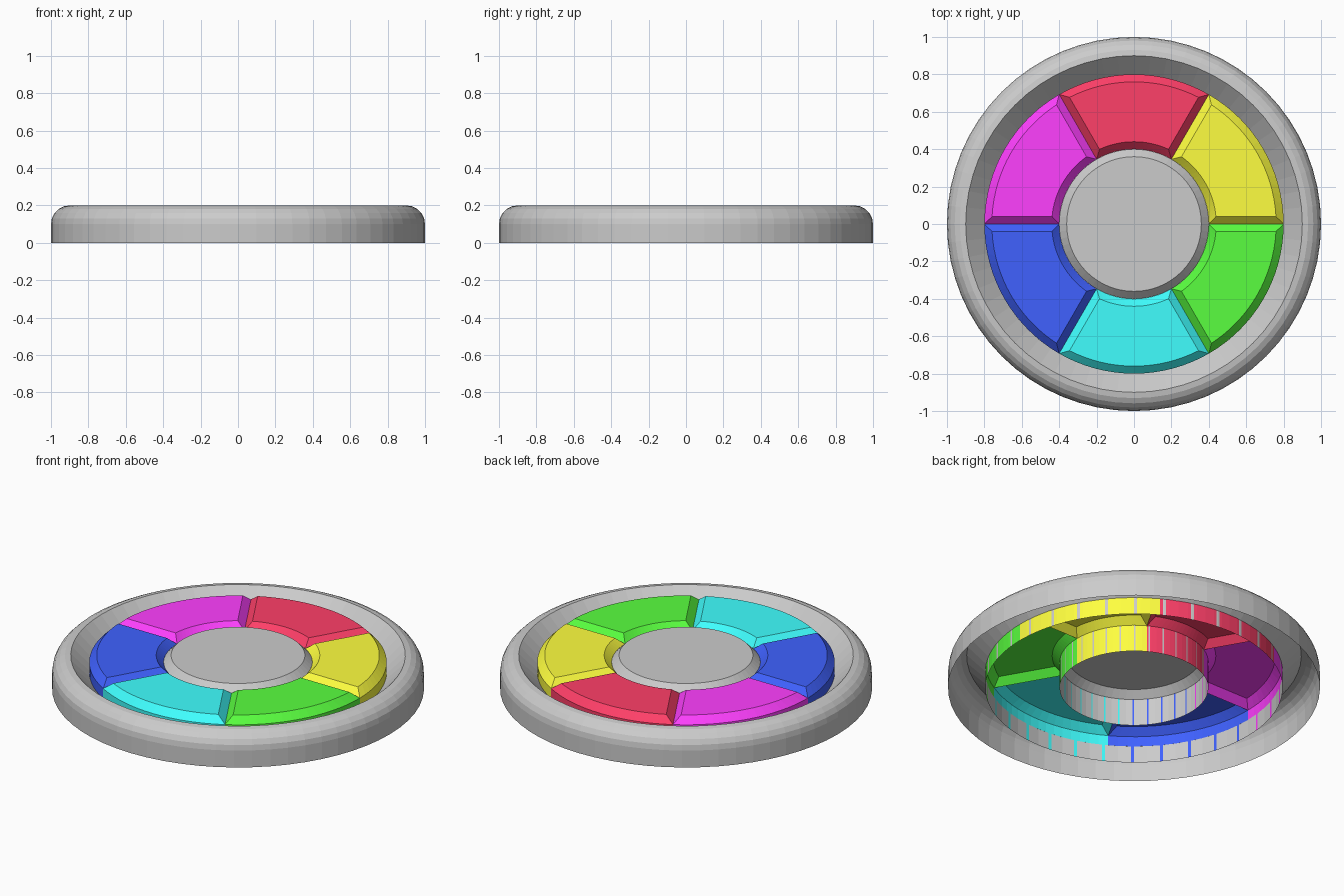
import bpy, bmesh, math

if "Cube" in bpy.data.objects:
    bpy.data.objects.remove(bpy.data.objects["Cube"])

H = 0.2      # overall height
B = 0.04     # edge bevel of wedges and hub
SEG = 64     # sides of the round parts
N = 16       # arc steps per wedge


def finish(name, bm, color=None):
    mesh = bpy.data.meshes.new(name)
    bm.to_mesh(mesh)
    bm.free()
    obj = bpy.data.objects.new(name, mesh)
    bpy.context.collection.objects.link(obj)
    if color:
        mat = bpy.data.materials.new(name + "_paint")
        mat.diffuse_color = (*color, 1)
        mat.use_nodes = True
        mat.node_tree.nodes["Principled BSDF"].inputs["Base Color"].default_value = mat.diffuse_color
        mesh.materials.append(mat)
    return obj


def lathe(name, profile, cap=False):
    """Revolve (radius, z) points around z; the profile may stay open."""
    bm = bmesh.new()
    loops = [[bm.verts.new((r * math.cos(2 * math.pi * i / SEG),
                            r * math.sin(2 * math.pi * i / SEG), z))
              for i in range(SEG)] for r, z in profile]
    for lo, hi in zip(loops, loops[1:]):
        for i in range(SEG):
            j = (i + 1) % SEG
            bm.faces.new((lo[i], lo[j], hi[j], hi[i]))
    if cap:
        bm.faces.new(loops[-1])
    return finish(name, bm)


def wedge(name, start, color):
    """Sixty degree button: open underneath, curved walls, bevelled top."""
    bm = bmesh.new()

    def outline(inset, z):
        pts = []
        for r, rev in ((0.8 - inset, False), (0.4 + inset, True)):
            a = math.asin(inset / r)      # keeps the straight bevels even
            span = math.pi / 3 - 2 * a
            arc = [start + a + span * i / N for i in range(N + 1)]
            for t in (reversed(arc) if rev else arc):
                pts.append(bm.verts.new((r * math.cos(t), r * math.sin(t), z)))
        return pts

    base, edge, top = outline(0, 0), outline(0, H - B), outline(B, H)
    count = len(top)
    for i in range(count):
        j = (i + 1) % count
        bm.faces.new((edge[i], edge[j], top[j], top[i]))
        if i not in (N, count - 1):       # no walls on the straight sides
            bm.faces.new((base[i], base[j], edge[j], edge[i]))
    for i in range(N):
        bm.faces.new((top[i], top[i + 1], top[count - 2 - i], top[count - 1 - i]))
    return finish(name, bm, color)


# Outer ring: rounded outside shoulder, sloped inner lip, inner wall
shoulder = [(0.9 + 0.1 * math.cos(math.radians(18 * k)),
             0.1 + 0.1 * math.sin(math.radians(18 * k))) for k in range(6)]
lathe("outer_ring", [(1, 0)] + shoulder + [(0.8, 0.1), (0.8, 0)])

# Centre hub
lathe("center_hub", [(0.4, 0), (0.4, H - B), (0.4 - B, H)], cap=True)

# Six coloured wedges, anticlockwise from +x
colors = {
    "yellow": (1, 1, 0.05), "red": (1, 0.05, 0.14), "magenta": (1, 0.05, 1),
    "blue": (0.05, 0.12, 1), "cyan": (0.05, 1, 1), "green": (0.1, 1, 0.05),
}
for k, (label, col) in enumerate(colors.items()):
    wedge(label + "_wedge", k * math.pi / 3, col)
